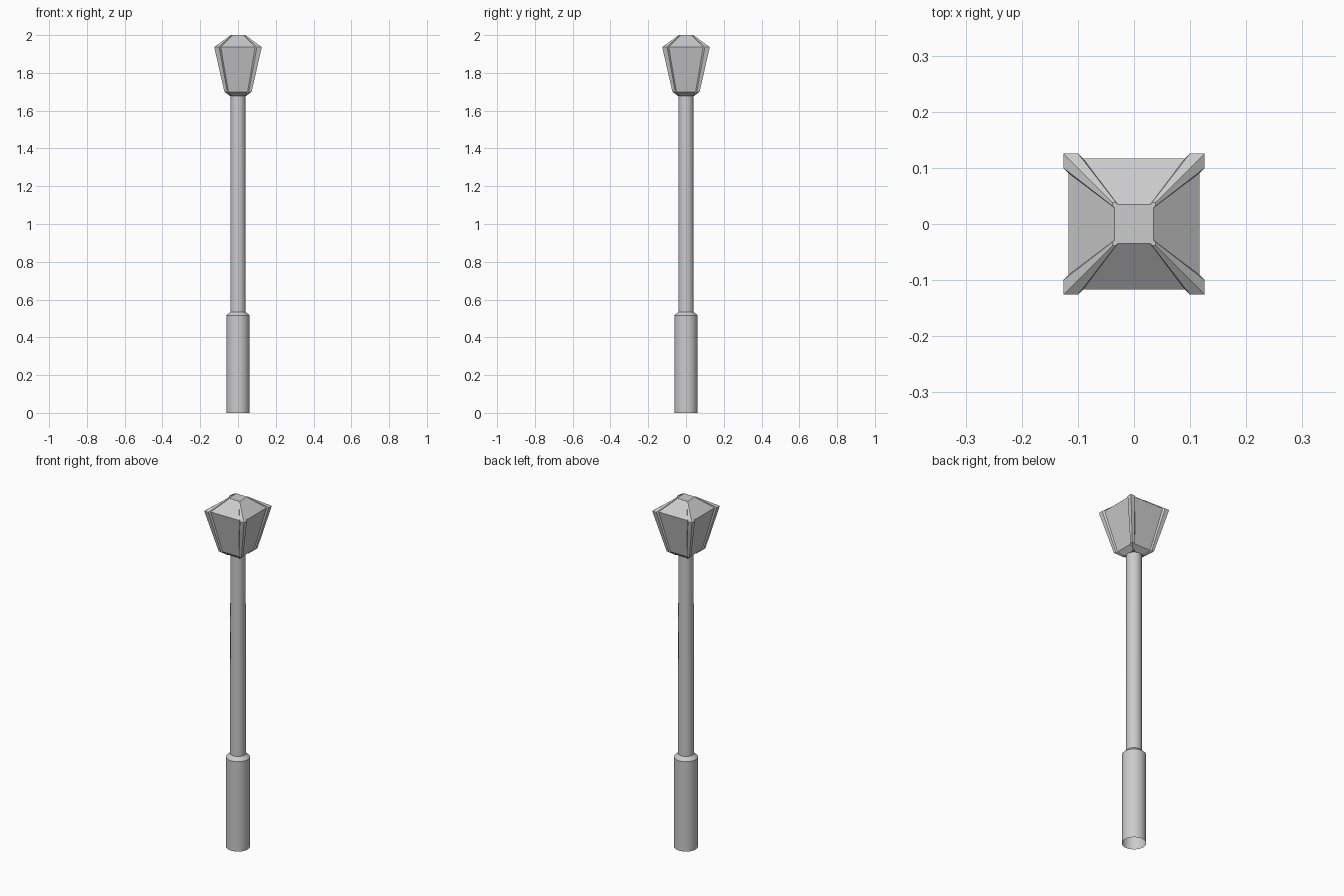
import bpy, bmesh, math

if "Cube" in bpy.data.objects:
    bpy.data.objects.remove(bpy.data.objects["Cube"])


def loft(name, rings, cap_start=False, cap_end=False):
    """Skin a stack of closed rings (equal point counts) with quads."""
    bm = bmesh.new()
    loops = [[bm.verts.new(p) for p in ring] for ring in rings]
    for a, b in zip(loops, loops[1:]):
        n = len(a)
        for i in range(n):
            j = (i + 1) % n
            bm.faces.new((a[i], a[j], b[j], b[i]))
    if cap_start:
        bm.faces.new(loops[0][::-1])
    if cap_end:
        bm.faces.new(loops[-1])
    mesh = bpy.data.meshes.new(name)
    bm.to_mesh(mesh)
    bm.free()
    obj = bpy.data.objects.new(name, mesh)
    bpy.context.collection.objects.link(obj)
    return obj


def circle(r, z, n=32):
    return [(r * math.cos(math.tau * i / n), r * math.sin(math.tau * i / n), z)
            for i in range(n)]


def lantern_ring(h, z, w, d):
    """Square of half width h; corner strips of width w stand d proud of the panels."""
    corner = [(h - d, h - w - d), (h, h - w), (h, h), (h - w, h), (h - w - d, h - d)]
    ring = []
    for k in range(4):
        c, s = [(1, 0), (0, 1), (-1, 0), (0, -1)][k]
        ring += [(c * x - s * y, s * x + c * y, z) for x, y in corner]
    return ring


def smooth(obj):
    bpy.ops.object.select_all(action='DESELECT')
    obj.select_set(True)
    bpy.context.view_layer.objects.active = obj
    bpy.ops.object.shade_smooth_by_angle(angle=math.radians(30))


# Post: wide sleeve, chamfered shoulder, slim pole (open underneath)
post = loft("post", [circle(r, z) for r, z in
                     [(0.062, 0), (0.062, 0.515), (0.041, 0.535), (0.04, 1.68)]])
smooth(post)

# Lantern: flared collar, tapered glass body with corner strips, hipped roof
lantern = loft("lantern_head", [
    lantern_ring(0.042, 1.677, 0.008, 0.004),
    lantern_ring(0.072, 1.70, 0.015, 0.006),
    lantern_ring(0.126, 1.937, 0.026, 0.009),
    lantern_ring(0.038, 2.0, 0.006, 0.003),
], cap_start=True, cap_end=True)
